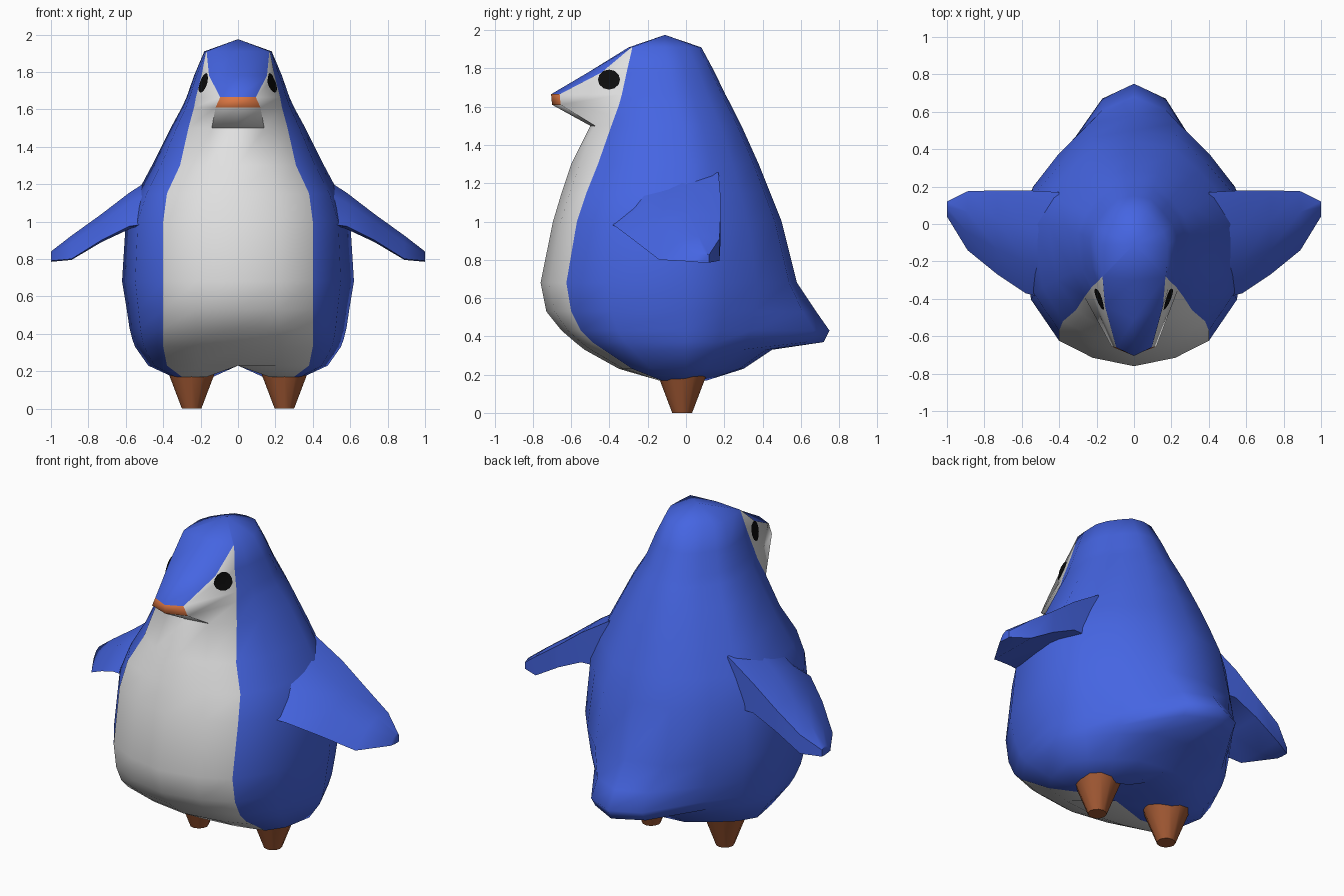
import bpy, bmesh, math
from mathutils import Vector
from mathutils.bvhtree import BVHTree

if "Cube" in bpy.data.objects:
    bpy.data.objects.remove(bpy.data.objects["Cube"])


def material(name, rgb):
    m = bpy.data.materials.new(name)
    m.use_nodes = True
    m.diffuse_color = (*rgb, 1)
    m.node_tree.nodes["Principled BSDF"].inputs["Base Color"].default_value = (*rgb, 1)
    return m


blue = material("blue", (0.06, 0.13, 0.76))
white = material("white", (0.75, 0.75, 0.75))
orange = material("orange", (0.7, 0.18, 0.055))
brown = material("brown", (0.36, 0.1, 0.034))
black = material("black", (0.004, 0.004, 0.004))


def finish(bm, name, mats, angle=60):
    bmesh.ops.recalc_face_normals(bm, faces=bm.faces)
    mesh = bpy.data.meshes.new(name)
    bm.to_mesh(mesh)
    bm.free()
    obj = bpy.data.objects.new(name, mesh)
    bpy.context.collection.objects.link(obj)
    for m in mats:
        mesh.materials.append(m)
    bpy.ops.object.select_all(action="DESELECT")
    obj.select_set(True)
    bpy.context.view_layer.objects.active = obj
    bpy.ops.object.shade_smooth_by_angle(angle=math.radians(angle))
    return obj


def loft(bm, rings):
    """Skin closed rings of points; returns vertex rings and rows of faces."""
    vs = [[bm.verts.new(p) for p in r] for r in rings]
    n = len(vs[0])
    rows = [[bm.faces.new((a[i], a[(i + 1) % n], b[(i + 1) % n], b[i])) for i in range(n)]
            for a, b in zip(vs, vs[1:])]
    return vs, rows


# Body levels: height, front y, bib edge x and y, half width, widest y, back y
levels = [
    (0.17, -0.15, 0.30, -0.13, 0.35, -0.02, 0.12),
    (0.23, -0.35, 0.38, -0.28, 0.48, 0, 0.30),
    (0.33, -0.53, 0.40, -0.43, 0.55, 0, 0.45),
    (0.37, -0.58, 0.40, -0.49, 0.565, 0, 0.49),
    (0.43, -0.65, 0.40, -0.55, 0.58, 0, 0.53),
    (0.53, -0.73, 0.40, -0.60, 0.595, 0, 0.56),
    (0.68, -0.76, 0.40, -0.625, 0.62, 0, 0.58),
    (1.00, -0.695, 0.40, -0.57, 0.60, 0, 0.50),
    (1.15, -0.65, 0.38, -0.52, 0.54, 0, 0.44),
    (1.30, -0.60, 0.31, -0.46, 0.46, 0, 0.38),
    (1.50, -0.50, 0.265, -0.39, 0.36, -0.02, 0.29),
    (1.61, -0.70, 0.235, -0.35, 0.30, -0.05, 0.235),
    (1.665, -0.705, 0.225, -0.335, 0.275, -0.06, 0.205),
    (1.78, -0.51, 0.195, -0.31, 0.235, -0.08, 0.15),
    (1.91, -0.30, 0.17, -0.28, 0.18, -0.11, 0.08),
]
# Beak corners and tail points that leave the regular section, by level height
beak = {1.5: (0.14, -0.475), 1.61: (0.12, -0.655), 1.665: (0.095, -0.66),
        1.78: (0.155, -0.44), 1.91: (0.168, -0.285)}
tail = {0.37: (0.63, 0.72), 0.43: (0.67, 0.75), 0.53: (0.61, 0.68)}


def body_ring(z, fy, ex, ey, w, wy, by):
    mid = beak.get(z, (ex * 0.55, fy + (ey - fy) * 0.33))
    bx = 0.38 * w
    back = wy + 0.93 * (by - wy)
    half = [(0, fy), mid, (ex, ey),
            (ex + 0.68 * (w - ex), wy + 0.65 * (ey - wy)), (w, wy),
            (bx + 0.79 * (w - bx), wy + 0.37 * (back - wy)),
            (bx + 0.44 * (w - bx), wy + 0.69 * (back - wy)), (bx, back), (0, by)]
    if z in tail:
        half[7:] = [(0.17, tail[z][0]), (0, tail[z][1])]
    ring = half + [(-x, y) for x, y in half[-2:0:-1]]
    # The underside rises between the legs
    lift = 0.06 if z == levels[0][0] else 0
    return [(x, y, z + (lift if x == 0 else 0)) for x, y in ring]


bm = bmesh.new()
rings, rows = loft(bm, [body_ring(*lv) for lv in levels])
n = len(rings[0])
low = rings[0]
bm.faces.new(low[:n // 2 + 1])
bm.faces.new(low[n // 2:] + low[:1])
crown = bm.verts.new((0, -0.11, 1.975))
for i in range(n):
    bm.faces.new((rings[-1][i], rings[-1][(i + 1) % n], crown))
# White bib and cheeks, orange beak tip, blue forehead
for lv, row in zip(levels, rows):
    for i, f in enumerate(row):
        if i in (1, n - 2):
            f.material_index = 1
        elif i in (0, n - 1):
            f.material_index = 1 if lv[0] < 1.6 else 2 if lv[0] < 1.65 else 0
bmesh.ops.recalc_face_normals(bm, faces=bm.faces)
surface = BVHTree.FromBMesh(bm)
finish(bm, "body", [blue, white, orange])

# Wings: x, front y and z, back y, top z, bottom z
wing = [
    (0.40, -0.42, 1.00, 0.17, 1.27, 0.96),
    (0.58, -0.37, 0.975, 0.18, 1.155, 0.96),
    (0.73, -0.27, 0.90, 0.18, 1.04, 0.89),
    (0.89, -0.14, 0.80, 0.175, 0.925, 0.795),
    (1.00, 0.04, 0.79, 0.12, 0.84, 0.785),
]


def wing_ring(side, x, yf, zf, yb, zt, zb):
    d = yb - yf
    pts = [(yf, zf), (yf + 0.3 * d, zf + 0.7 * (zt - zf)), (yf + 0.65 * d, zt),
           (yb, zt - 0.015), (yb, zb), (yf + 0.5 * d, zb)]
    return [(side * x, y, z) for y, z in pts]


for side, label in ((1, "left"), (-1, "right")):
    bm = bmesh.new()
    rings, _ = loft(bm, [wing_ring(side, *s) for s in wing])
    bm.faces.new(rings[0])
    bm.faces.new(rings[-1])
    finish(bm, label + "_wing", [blue], 50)

    # Tapered leg
    bm = bmesh.new()
    bmesh.ops.create_cone(bm, cap_ends=True, segments=12, radius1=0.052, radius2=0.128, depth=0.2)
    bmesh.ops.translate(bm, verts=bm.verts, vec=(side * 0.248, -0.02, 0.1))
    finish(bm, label + "_leg", [brown], 50)

    # Eye: thin disc laid onto the cheek
    bm = bmesh.new()
    bmesh.ops.create_circle(bm, cap_ends=True, segments=12, radius=0.055)
    bmesh.ops.poke(bm, faces=bm.faces)
    for v in bm.verts:
        start = Vector((side, -0.4 + v.co.x * 1.05, 1.74 + v.co.y * 0.95))
        hit, normal, _, _ = surface.ray_cast(start, Vector((-side, 0, 0)))
        v.co = hit + normal * 0.007
    finish(bm, label + "_eye", [black])
